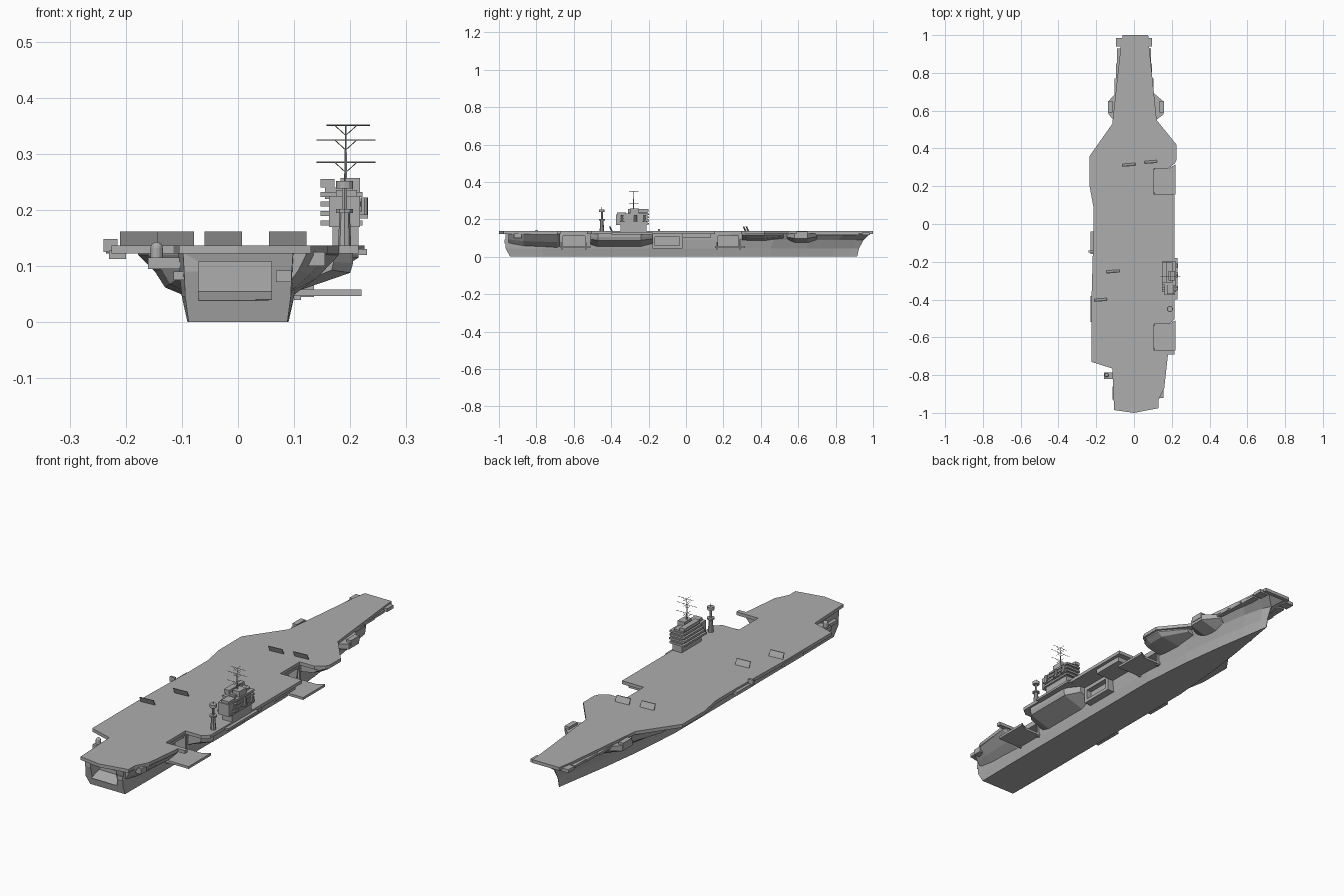
import bpy, bmesh
from mathutils import Vector

default = bpy.data.objects.get("Cube")
if default:
    bpy.data.objects.remove(default, do_unlink=True)

grey = bpy.data.materials.new("haze_grey")
grey.use_nodes = True
grey.diffuse_color = (0.42, 0.42, 0.42, 1)
grey.node_tree.nodes["Principled BSDF"].inputs["Base Color"].default_value = grey.diffuse_color

DECK_LOW, DECK_TOP = 0.122, 0.137


def finish(name, bm):
    bmesh.ops.recalc_face_normals(bm, faces=bm.faces)
    mesh = bpy.data.meshes.new(name)
    bm.to_mesh(mesh)
    bm.free()
    mesh.materials.append(grey)
    obj = bpy.data.objects.new(name, mesh)
    bpy.context.scene.collection.objects.link(obj)
    return obj


def loft(name, sections):
    """Closed skin through matching rings of points."""
    bm = bmesh.new()
    rings = [[bm.verts.new(p) for p in section] for section in sections]
    count = len(rings[0])
    for a, b in zip(rings, rings[1:]):
        for i in range(count):
            j = (i + 1) % count
            bm.faces.new((a[i], a[j], b[j], b[i]))
    bm.faces.new(rings[0])
    bm.faces.new(rings[-1])
    return finish(name, bm)


def prism(name, outline, low, high):
    return loft(name, [[(x, y, z) for x, y in outline] for z in (low, high)])


def box(name, xs, ys, zs):
    (a, b), (c, d) = xs, ys
    return prism(name, [(a, c), (b, c), (b, d), (a, d)], *zs)


def rod(name, start, end, radius, sides=8, tip=None):
    bm = bmesh.new()
    start, end = Vector(start), Vector(end)
    axis = end - start
    bmesh.ops.create_cone(bm, cap_ends=True, segments=sides, radius1=radius,
                          radius2=radius if tip is None else tip, depth=axis.length)
    bm.transform(axis.to_track_quat("Z", "Y").to_matrix().to_4x4())
    bmesh.ops.translate(bm, verts=bm.verts, vec=(start + end) / 2)
    return finish(name, bm)


def cut(target, xs, ys, zs):
    cutter = box("cutter", xs, ys, zs)
    cutter.hide_render = True
    mod = target.modifiers.new("opening", "BOOLEAN")
    mod.operation, mod.solver, mod.object = "DIFFERENCE", "EXACT", cutter
    bpy.context.view_layer.objects.active = target
    bpy.ops.object.modifier_apply(modifier=mod.name)
    bpy.data.objects.remove(cutter, do_unlink=True)


def sponson(name, profile, stations):
    """Overhang below the deck: stations give y and how far the profile swells."""
    root = profile[0][0]
    sections = []
    for y, swell in stations:
        ring = [(root + (x - root) * swell, y, DECK_LOW - (DECK_LOW - z) * (0.5 + swell / 2))
                for x, z in profile]
        sections.append(ring + [(ring[-1][0], y, DECK_LOW + 0.002), (root, y, DECK_LOW + 0.002)])
    return loft(name, sections)


# Hull: rows give height, stern y, stem y and half widths from stern to stem
along = (0, 0.1, 0.4, 0.62, 0.75, 0.85, 0.93, 0.98, 1)
rows = (
    (0, -0.94, 0.915, (0.088, 0.09, 0.09, 0.09, 0.07, 0.046, 0.022, 0.007, 0.001)),
    (0.045, -0.965, 0.925, (0.094, 0.1, 0.1, 0.1, 0.08, 0.055, 0.028, 0.01, 0.001)),
    (0.09, -0.965, 0.95, (0.096, 0.105, 0.106, 0.105, 0.094, 0.07, 0.044, 0.02, 0.002)),
    (DECK_LOW + 0.002, -0.965, 0.985, (0.098, 0.107, 0.107, 0.107, 0.104, 0.09, 0.076, 0.062, 0.045)),
)
stations = []
for i, s in enumerate(along):
    half = [(w[i], stern + (stem - stern) * s, z) for z, stern, stem, w in rows]
    stations.append(half + [(-x, y, z) for x, y, z in reversed(half)])
hull = loft("hull", stations)

# Stern bay, side port and hangar doors
cut(hull, (-0.07, 0.06), (-1.1, -0.9), (0.04, 0.108))
for door in ((-0.66, -0.54), (0.17, 0.28)):
    cut(hull, (0.06, 0.2), door, (0.058, 0.112))
loft("stern_ramp", [[(x, -0.96, 0.039), (x, -0.9, 0.039), (x, -0.9, 0.055)] for x in (-0.07, 0.06)])
box("stern_port", (0.068, 0.095), (-0.97, -0.95), (0.072, 0.092))

# Flight deck with two lift bays notched into the starboard edge
starboard = [
    (0.13, -0.975), (0.13, -0.93), (0.16, -0.87), (0.18, -0.69), (0.215, -0.69), (0.215, -0.67),
    (0.105, -0.67), (0.105, -0.53), (0.185, -0.53), (0.215, -0.505), (0.215, 0.155), (0.105, 0.155),
    (0.105, 0.295), (0.18, 0.295), (0.215, 0.32), (0.225, 0.34), (0.225, 0.42), (0.12, 0.55),
    (0.08, 0.94), (0.075, 1),
]
port = [
    (-0.06, 1), (-0.07, 0.94), (-0.115, 0.53), (-0.235, 0.36), (-0.235, 0.2), (-0.215, 0.09),
    (-0.215, -0.05), (-0.225, -0.4), (-0.225, -0.73), (-0.115, -0.765), (-0.105, -0.985), (0, -1),
]
prism("flight_deck", starboard + port, DECK_LOW, DECK_TOP)

# Lowered lift platforms
for name, y in (("aft_lift", -0.6), ("forward_lift", 0.225)):
    lift = [(0.095, y - 0.07), (0.22, y - 0.07), (0.22, y + 0.09), (0.185, y + 0.07), (0.095, y + 0.07)]
    prism(name, lift, 0.047, 0.058)
    for end in (-0.065, 0.06):
        box(name + "_rail", (0.1, 0.112), (y + end, y + end + 0.008), (0.04, DECK_LOW))

# Overhanging sponsons
sponson("port_flare", [(-0.09, 0.045), (-0.13, 0.062), (-0.148, 0.09), (-0.178, 0.12)],
        [(-0.76, 0.1), (-0.68, 0.8), (-0.5, 1), (0.2, 1), (0.36, 0.85), (0.54, 0.2)])
sponson("island_sponson", [(0.09, 0.05), (0.2, 0.088), (0.205, 0.105)],
        [(-0.51, 0.7), (-0.47, 1), (-0.24, 1), (-0.18, 0.6)])
sponson("aft_quarter_sponson", [(0.09, 0.042), (0.14, 0.078), (0.18, 0.12)],
        [(-0.95, 0.35), (-0.87, 0.75), (-0.69, 1), (-0.675, 0.9)])
sponson("forward_sponson", [(0.09, 0.085), (0.19, 0.1), (0.215, 0.115)],
        [(0.3, 0.8), (0.34, 1), (0.42, 1), (0.52, 0.3)])
box("starboard_gallery", (0.1, 0.2), (-0.02, 0.13), (0.1, DECK_LOW))
boat_bay = box("boat_bay", (0.095, 0.135), (-0.18, -0.02), (0.045, DECK_LOW))
cut(boat_bay, (0.11, 0.2), (-0.165, -0.035), (0.06, 0.105))
for side, name in ((1, "starboard"), (-1, "port")):
    reach = 0.155 if side > 0 else 0.135
    sponson(name + "_bow_mount", [(side * 0.07, 0.075), (side * reach, 0.098)],
            [(0.54, 0.4), (0.58, 1), (0.65, 1), (0.7, 0.3)])
    box(name + "_bow_weapon", sorted((side * (reach - 0.02), side * (reach + 0.003))),
        (0.59, 0.65), (0.11, 0.135))
    # Bow walkways step inward with the deck edge
    for y, x in ((0.72, 0.102), (0.8, 0.095), (0.88, 0.09)):
        box(name + "_bow_walkway", sorted((side * 0.06, side * x)), (y - 0.06, y + 0.05), (0.115, 0.126))
    box(name + "_bow_wing", sorted((side * 0.05, side * 0.095)), (0.94, 0.985), (0.115, 0.13))

# Edge walkways and stern platforms
for y, length in ((-0.1, 0.06), (-0.45, 0.07)):
    box("port_walkway", (-0.23, -0.2), (y - length, y + length), (0.113, 0.128))
box("port_signal_perch", (-0.24, -0.215), (-0.15, -0.14), (0.125, 0.148))
box("starboard_walkway", (0.2, 0.23), (-0.4, -0.18), (0.12, 0.13))
box("port_stern_platform", (-0.16, -0.1), (-0.82, -0.785), (0.095, 0.115))
rod("port_stern_weapon", (-0.145, -0.8, 0.11), (-0.145, -0.8, 0.132), 0.011, 12)
dome = bmesh.new()
bmesh.ops.create_uvsphere(dome, u_segments=12, v_segments=8, radius=0.011)
bmesh.ops.translate(dome, verts=dome.verts, vec=(-0.145, -0.8, 0.132))
finish("port_stern_dome", dome)
box("port_quarter_walkway", (-0.115, -0.09), (-0.93, -0.86), (0.075, 0.09))
box("starboard_stern_platform", (0.09, 0.155), (-0.92, -0.88), (0.1, 0.125))

# Raised blast deflectors lean towards the stern
for x, y in ((-0.06, 0.315), (0.055, 0.33), (-0.145, -0.25), (-0.21, -0.4)):
    loft("blast_deflector", [
        [(px, py, DECK_TOP - 0.002), (px, py + 0.004, DECK_TOP - 0.002),
         (px, py - 0.008, 0.162), (px, py - 0.012, 0.162)]
        for px, py in ((x, y), (x + 0.067, y + 0.005))])

# Island: base, body, bridge levels and roof house
box("island_base", (0.168, 0.215), (-0.35, -0.21), (0.13, 0.18))
box("island_body", (0.162, 0.217), (-0.375, -0.205), (0.17, 0.225))
box("bridge_house", (0.155, 0.205), (-0.31, -0.205), (0.22, 0.24))
box("bridge_roof", (0.147, 0.172), (-0.31, -0.2), (0.24, 0.255))
box("radar_house", (0.183, 0.217), (-0.3, -0.25), (0.22, 0.257))
box("funnel", (0.175, 0.212), (-0.37, -0.32), (0.22, 0.236))
for i in range(4):
    z = 0.172 + i * 0.017
    box("bridge_level", (0.147, 0.222), (-0.36 + i * 0.012, -0.198), (z, z + 0.009))
for y in (-0.34, -0.27, -0.22):
    box("side_platform", (0.21, 0.232), (y - 0.012, y + 0.012), (0.185, 0.192))
    rod("side_sensor", (0.225, y, 0.19), (0.225, y, 0.222), 0.007)

# Main mast with braced yards
mx, my = 0.192, -0.28
rod("main_mast", (mx, my, 0.23), (mx, my, 0.35), 0.003, 6, 0.0015)
for z, left, right in ((0.285, 0.14, 0.245), (0.325, 0.14, 0.245), (0.351, 0.158, 0.235)):
    rod("yard", (left, my, z), (right, my, z), 0.001, 4)
    rod("cross_yard", (mx, my - 0.025, z), (mx, my + 0.025, z), 0.001, 4)
    for side in (-1, 1):
        rod("yard_brace", (mx, my, z - 0.018), (mx + side * 0.02, my, z), 0.0008, 4)

# Aft radar mast
ax, ay = 0.19, -0.45
rod("aft_mast_base", (ax, ay, 0.13), (ax, ay, 0.2), 0.012, 8, 0.009)
rod("aft_mast_platform", (ax, ay, 0.195), (ax, ay, 0.202), 0.016, 10)
rod("aft_mast_pole", (ax, ay, 0.2), (ax, ay, 0.24), 0.005, 6)
rod("aft_radar_drum", (ax, ay, 0.238), (ax, ay, 0.252), 0.015, 12)
rod("aft_mast_tip", (ax, ay, 0.25), (ax, ay, 0.265), 0.0015, 4)
